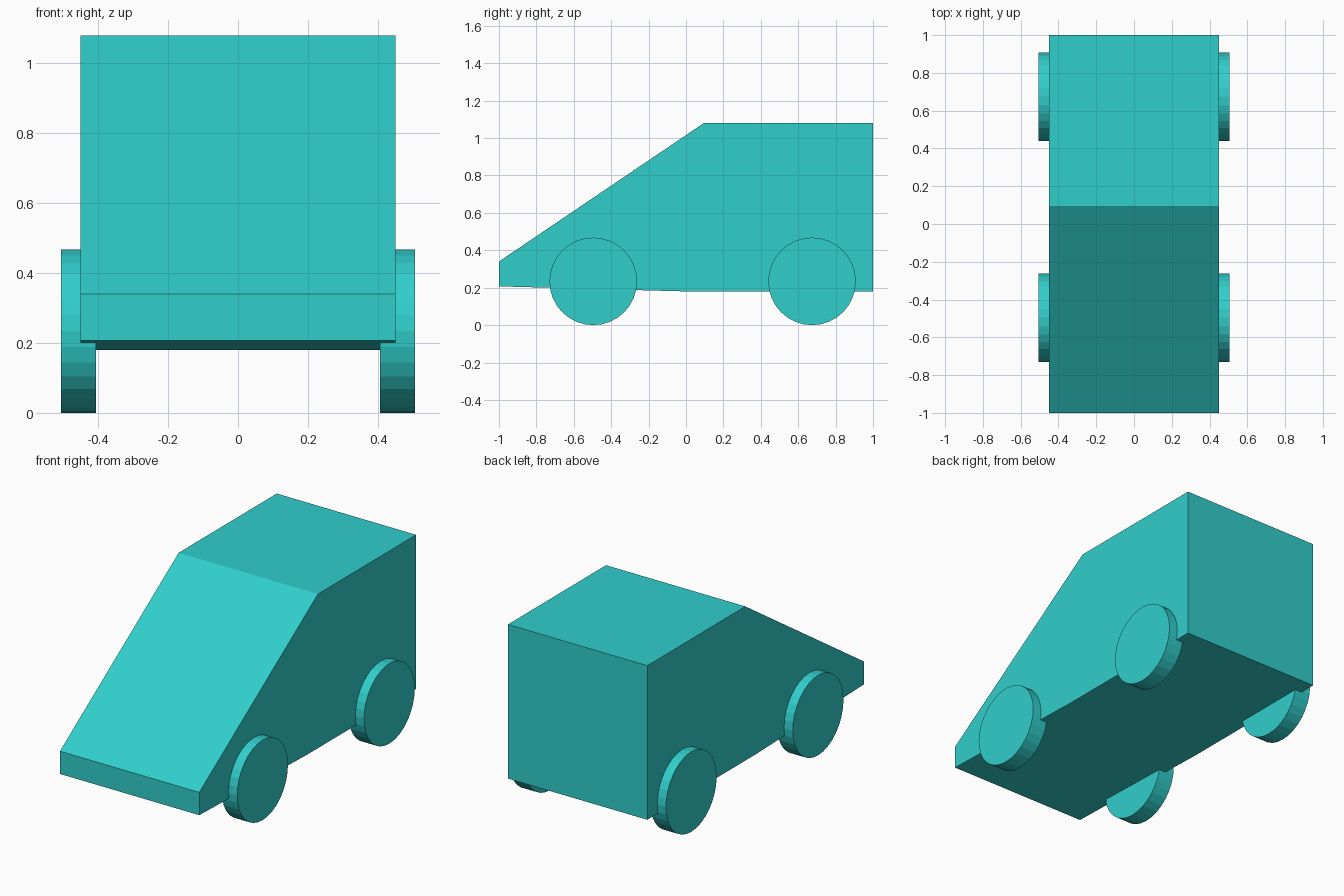
import bpy, bmesh, math

if "Cube" in bpy.data.objects:
    bpy.data.objects.remove(bpy.data.objects["Cube"])

mat = bpy.data.materials.new("turquoise")
mat.diffuse_color = (0.03, 0.62, 0.60, 1)
mat.use_nodes = True
mat.node_tree.nodes["Principled BSDF"].inputs["Base Color"].default_value = mat.diffuse_color


def prism(name, profile, half_width):
    """Extrude a (y, z) profile symmetrically along x."""
    bm = bmesh.new()
    face = bm.faces.new([bm.verts.new((-half_width, y, z)) for y, z in profile])
    ext = bmesh.ops.extrude_face_region(bm, geom=[face])
    verts = [g for g in ext["geom"] if isinstance(g, bmesh.types.BMVert)]
    bmesh.ops.translate(bm, verts=verts, vec=(2 * half_width, 0, 0))
    bmesh.ops.recalc_face_normals(bm, faces=bm.faces)
    mesh = bpy.data.meshes.new(name)
    bm.to_mesh(mesh)
    bm.free()
    obj = bpy.data.objects.new(name, mesh)
    bpy.context.collection.objects.link(obj)
    obj.data.materials.append(mat)


# Wedge-nosed van body
prism("body", [(-1, 0.207), (0, 0.18), (1, 0.18), (1, 1.08),
               (0.095, 1.08), (-1, 0.34)], 0.45)

# Four wheels, partly sunk into the body sides
R = 0.234
for end, y in (("front", -0.496), ("rear", 0.674)):
    for side, sx in (("left", -1), ("right", 1)):
        bpy.ops.mesh.primitive_cylinder_add(
            vertices=32, radius=R, depth=0.1,
            location=(sx * 0.456, y, R), rotation=(0, math.pi / 2, 0))
        wheel = bpy.context.object
        wheel.name = f"{end}_{side}_wheel"
        wheel.data.materials.append(mat)
